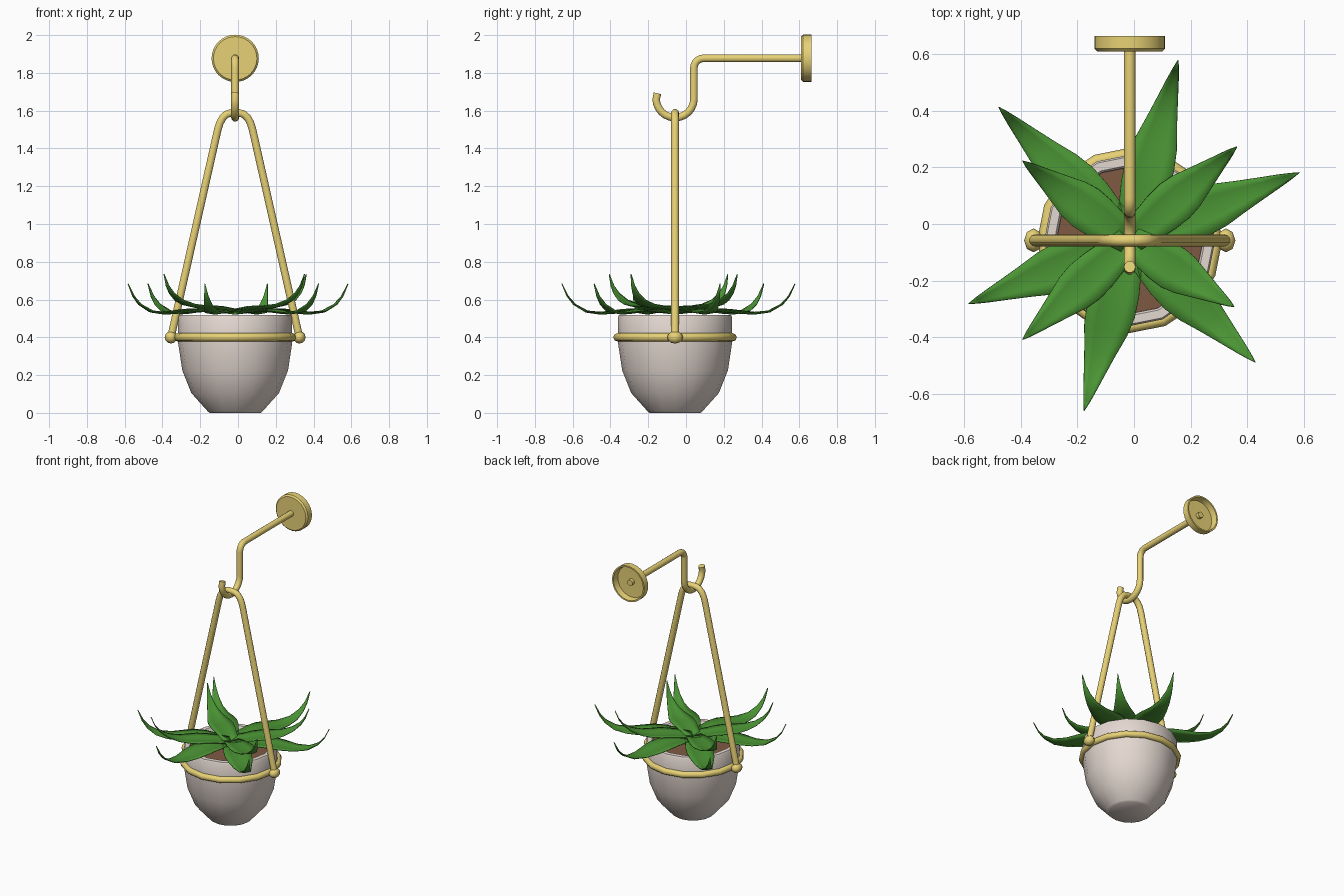
import bpy, bmesh, math
from mathutils import Vector

if "Cube" in bpy.data.objects:
    bpy.data.objects.remove(bpy.data.objects["Cube"])

CX, CY = -0.015, -0.058          # axis of the pot


def mat(name, rgb):
    m = bpy.data.materials.new(name)
    m.diffuse_color = (*rgb, 1)
    m.use_nodes = True
    m.node_tree.nodes["Principled BSDF"].inputs["Base Color"].default_value = m.diffuse_color
    return m


GOLD = mat("brass", (0.80, 0.64, 0.18))
CLAY = mat("pale_clay", (0.78, 0.69, 0.635))
SOIL = mat("soil", (0.21, 0.10, 0.055))
LEAF = mat("leaf_green", (0.07, 0.30, 0.035))


def finish(bm, name, m, angle=40):
    me = bpy.data.meshes.new(name)
    bm.to_mesh(me)
    bm.free()
    ob = bpy.data.objects.new(name, me)
    bpy.context.collection.objects.link(ob)
    me.materials.append(m)
    smooth(ob, angle)
    return ob


def smooth(ob, angle):
    bpy.ops.object.select_all(action='DESELECT')
    ob.select_set(True)
    bpy.context.view_layer.objects.active = ob
    bpy.ops.object.shade_smooth_by_angle(angle=math.radians(angle))


def lathe(name, profile, sides, m, angle=40):
    """Revolve (radius, height) points about z."""
    bm = bmesh.new()
    vs = [bm.verts.new((r, 0, z)) for r, z in profile]
    es = [bm.edges.new(p) for p in zip(vs, vs[1:])]
    bmesh.ops.spin(bm, geom=vs + es, cent=(0, 0, 0), axis=(0, 0, 1),
                   angle=math.tau, steps=sides, use_duplicate=False)
    bmesh.ops.remove_doubles(bm, verts=bm.verts, dist=1e-4)
    bmesh.ops.recalc_face_normals(bm, faces=bm.faces)
    return finish(bm, name, m, angle)


def tube(name, pts, radius):
    """Round rod along a path."""
    cu = bpy.data.curves.new(name, 'CURVE')
    cu.dimensions = '3D'
    cu.bevel_depth = radius
    cu.bevel_resolution = 3
    cu.use_fill_caps = True
    sp = cu.splines.new('POLY')
    sp.points.add(len(pts) - 1)
    for p, co in zip(sp.points, pts):
        p.co = (*co, 1)
    ob = bpy.data.objects.new(name, cu)
    bpy.context.collection.objects.link(ob)
    bpy.ops.object.select_all(action='DESELECT')
    ob.select_set(True)
    bpy.context.view_layer.objects.active = ob
    bpy.ops.object.convert(target='MESH')
    ob = bpy.context.view_layer.objects.active
    ob.data.materials.clear()
    ob.data.materials.append(GOLD)
    smooth(ob, 50)


def arc(cy, cz, r, a0, a1, n):
    """Arc points in the y-z plane."""
    angs = [math.radians(a0 + (a1 - a0) * i / n) for i in range(n + 1)]
    return [(CX, cy + r * math.cos(a), cz + r * math.sin(a)) for a in angs]


# pot and soil
pot = lathe("pot", [(0, 0), (0.135, 0), (0.145, 0.008), (0.232, 0.105), (0.28, 0.225),
                    (0.302, 0.37), (0.302, 0.508), (0.296, 0.518), (0.266, 0.518),
                    (0.259, 0.51), (0.257, 0.44)], 16, CLAY)
soil = lathe("soil", [(0.262, 0.49), (0, 0.495)], 16, SOIL)

# ring round the pot
ring = lathe("support_ring", [(0.305 + 0.022 * math.cos(i * math.pi / 4),
                               0.40 + 0.022 * math.sin(i * math.pi / 4))
                              for i in range(9)], 16, GOLD, 60)
for ob in (pot, soil, ring):
    ob.location = (CX, CY, 0)

# ball joints at both ends of the hanger
for side, label in ((-1, "left"), (1, "right")):
    bm = bmesh.new()
    bmesh.ops.create_uvsphere(bm, u_segments=8, v_segments=6, radius=1)
    bmesh.ops.scale(bm, vec=(0.033, 0.042, 0.033), verts=bm.verts)
    bmesh.ops.translate(bm, vec=(CX + side * 0.34, CY, 0.40), verts=bm.verts)
    finish(bm, label + "_ball", GOLD, 60)

# bent hanger rod
half = [(0.34, 0.40), (0.092, 1.50), (0.081, 1.535), (0.066, 1.562), (0.046, 1.581), (0.022, 1.588)]
path = [(-x, z) for x, z in half] + half[::-1]
tube("hanger_rod", [(CX + x, CY, z) for x, z in path], 0.021)

# wall arm ending in a hook
arm = [(CX, 0.645, 1.877)] + arc(0.092, 1.827, 0.05, 90, 180, 5)
arm += arc(-0.058, 1.663, 0.10, 0, -180, 12)[:-1]
arm += [(CX, -0.158, 1.66), (CX, -0.151, 1.692)]
tube("hook_arm", arm, 0.021)

# hollow wall plate, open at the back
plate = lathe("wall_plate", [(0, 0.0), (0.115, 0.0), (0.125, 0.01), (0.125, 0.054),
                             (0.115, 0.054), (0.108, 0.014), (0, 0.012)], 32, GOLD)
plate.rotation_euler = (-math.pi / 2, 0, 0)
plate.location = (CX, 0.61, 1.877)

# leaves: (fraction of length, height, half width)
OUTER = [(0.0, 0.525, 0.05), (0.14, 0.535, 0.066), (0.3, 0.54, 0.083), (0.42, 0.537, 0.087),
         (0.53, 0.53, 0.078), (0.66, 0.525, 0.056), (0.79, 0.536, 0.036),
         (0.89, 0.573, 0.021), (0.95, 0.618, 0.011), (1.0, 0.685, 0.001)]
INNER = [(0.0, 0.535, 0.05), (0.14, 0.545, 0.062), (0.3, 0.553, 0.075), (0.42, 0.556, 0.079),
         (0.53, 0.558, 0.072), (0.66, 0.569, 0.053), (0.79, 0.594, 0.034),
         (0.89, 0.632, 0.020), (0.95, 0.672, 0.011), (1.0, 0.735, 0.001)]
TIPS = [(OUTER, [(-0.475, 0.41), (0.155, 0.575), (0.58, 0.18),
                 (0.425, -0.485), (-0.175, -0.655), (-0.58, -0.28)]),
        (INNER, [(-0.39, 0.22), (0.36, 0.27), (0.35, -0.29), (-0.39, -0.405)])]


def leaf(name, tip, stations):
    out = Vector((tip[0] - CX, tip[1] - CY, 0))
    side = Vector((-out.y, out.x, 0)).normalized()
    bm = bmesh.new()
    rows = []
    for f, z, w in stations:
        mid = Vector((CX, CY, z)) + out * f
        # edges lift above the central crease
        rows.append([bm.verts.new(mid + side * w * s + Vector((0, 0, 0.16 * w * abs(s))))
                     for s in (-1, -0.5, 0, 0.5, 1)])
    for a, b in zip(rows, rows[1:]):
        for i in range(4):
            bm.faces.new((a[i + 1], a[i], b[i], b[i + 1]))
    bmesh.ops.recalc_face_normals(bm, faces=bm.faces)
    if sum(f.normal.z for f in bm.faces) < 0:
        bmesh.ops.reverse_faces(bm, faces=bm.faces)
    ob = finish(bm, name, LEAF, 60)
    md = ob.modifiers.new("thickness", 'SOLIDIFY')
    md.thickness = 0.005


for kind, (stations, tips) in zip(("outer", "inner"), TIPS):
    for i, tip in enumerate(tips):
        leaf(f"{kind}_leaf_{i + 1}", tip, stations)
